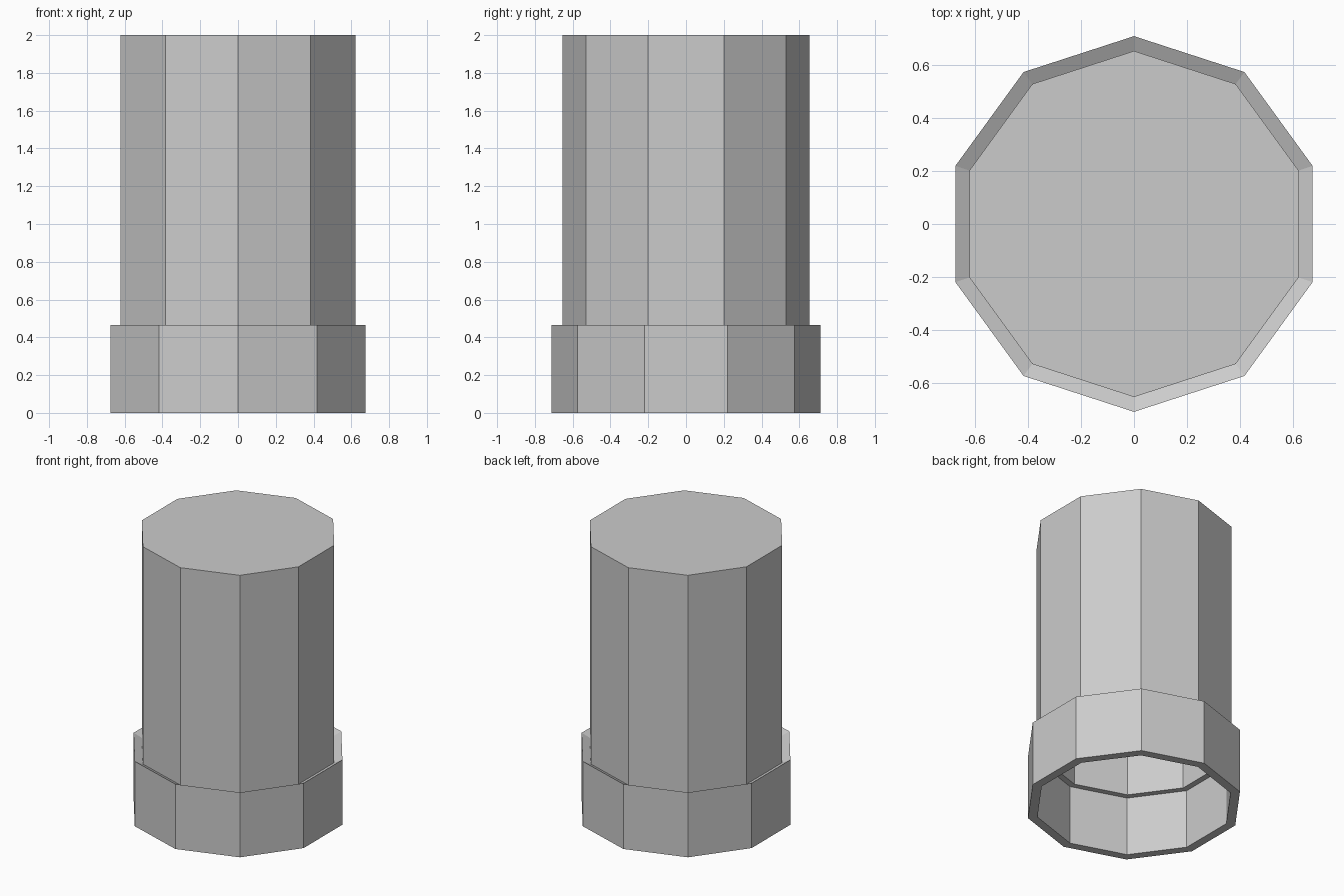
import bpy, math

if "Cube" in bpy.data.objects:
    bpy.data.objects.remove(bpy.data.objects["Cube"])

SIDES = 10


def lathe(name, profile):
    """Revolve an (r, z) profile into a ten-sided shell; both ends may be capped on the axis."""
    verts, faces = [], []
    for r, z in profile:
        for i in range(SIDES):
            a = math.pi / 2 + i * 2 * math.pi / SIDES
            verts.append((r * math.cos(a), r * math.sin(a), z))
    for k in range(len(profile) - 1):
        for i in range(SIDES):
            j = (i + 1) % SIDES
            faces.append((k * SIDES + i, k * SIDES + j,
                          (k + 1) * SIDES + j, (k + 1) * SIDES + i))
    # End caps: outer top and inner ceiling
    last = (len(profile) - 1) * SIDES
    faces.append(tuple(range(last, last + SIDES)))
    faces.append(tuple(reversed(range(SIDES))))
    mesh = bpy.data.meshes.new(name)
    mesh.from_pydata(verts, [], faces)
    mesh.update()
    obj = bpy.data.objects.new(name, mesh)
    bpy.context.collection.objects.link(obj)
    return obj


# Hollow cup with a thicker collar: inner ceiling, down the inside, up the outside
lathe("collared_cap", [
    (0.605, 1.95), (0.605, 0.425), (0.648, 0.425), (0.648, 0.0),
    (0.711, 0.0), (0.711, 0.466), (0.655, 0.438), (0.655, 2.0),
])
